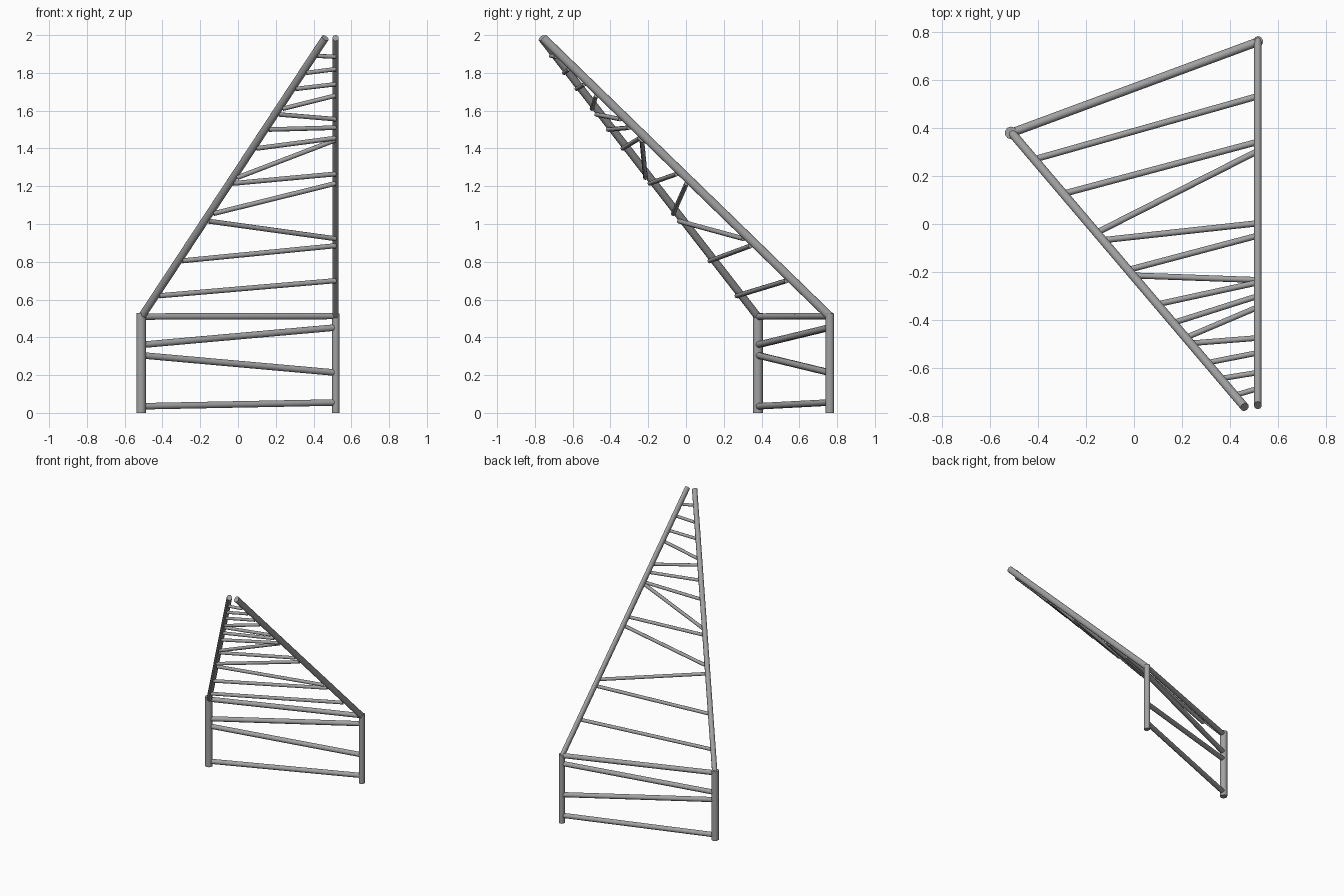
import bpy
from mathutils import Vector, Matrix

if "Cube" in bpy.data.objects:
    bpy.data.objects.remove(bpy.data.objects["Cube"], do_unlink=True)

steel = bpy.data.materials.new("grey_metal")
steel.use_nodes = True
GREY = (0.36, 0.36, 0.36, 1)
steel.diffuse_color = GREY
steel.node_tree.nodes["Principled BSDF"].inputs["Base Color"].default_value = GREY


def bar(name, start, end, width, depth, sides=10, side_axis=(1, 0, 0)):
    """Straight bar between two points; width runs along side_axis."""
    a, b = Vector(start), Vector(end)
    along = (b - a).normalized()
    side = Vector(side_axis)
    side = (side - along * side.dot(along)).normalized()
    basis = Matrix((side, along.cross(side), along)).transposed()
    bpy.ops.mesh.primitive_cylinder_add(vertices=sides, radius=0.5, depth=1)
    ob = bpy.context.object
    ob.name = name
    ob.data.transform(Matrix.Diagonal((width, depth, (b - a).length, 1)))
    ob.matrix_world = Matrix.Translation((a + b) / 2) @ basis.to_4x4()
    ob.data.materials.append(steel)
    bpy.ops.object.shade_smooth_by_angle(angle=0.9)
    return ob


# Upright posts
RIGHT, LEFT = Vector((-0.513, 0.38, 0)), Vector((0.518, 0.761, 0))
bar("right_post", RIGHT, RIGHT + Vector((0, 0, 0.53)), 0.053, 0.053)
bar("left_post", LEFT, LEFT + Vector((0, 0, 0.525)), 0.041, 0.047)

# Bars between the posts: height at the right post, height at the left post
for name, z_right, z_left in (("bottom_bar", 0.035, 0.055),
                              ("lower_brace", 0.305, 0.213),
                              ("upper_brace", 0.36, 0.452),
                              ("top_bar", 0.51, 0.513)):
    bar(name, RIGHT + Vector((0, 0, z_right)), LEFT + Vector((0, 0, z_left)),
        0.036, 0.036, side_axis=(0, 0, 1))

# Sloping rails that converge at the top
RAIL_R = (Vector((-0.51, 0.38, 0.51)), Vector((0.462, -0.764, 1.985)))
RAIL_L = (Vector((0.517, 0.762, 0.51)), Vector((0.517, -0.757, 1.985)))
across = (RAIL_R[1] - RAIL_R[0]).cross(Vector((0, 0, 1)))
bar("right_rail", *RAIL_R, 0.038, 0.042, side_axis=across)
bar("left_rail", *RAIL_L, 0.033, 0.046)

# Rungs under the rails: height at the right rail, height at the left rail
RUNGS = ((0.62, 0.70), (0.805, 0.885), (1.015, 0.922), (1.055, 1.215),
         (1.215, 1.265), (1.245, 1.445), (1.40, 1.455), (1.50, 1.51),
         (1.58, 1.555), (1.61, 1.68), (1.715, 1.74), (1.80, 1.82),
         (1.89, 1.885))
DROP = Vector((0, 0, -0.032))


def on_rail(rail, z):
    a, b = rail
    return a.lerp(b, (z - DROP.z - a.z) / (b.z - a.z)) + DROP


for i, (z_right, z_left) in enumerate(RUNGS):
    thick = 0.027 - 0.0004 * i
    bar(f"rung_{i + 1}", on_rail(RAIL_R, z_right), on_rail(RAIL_L, z_left),
        thick, thick, sides=8, side_axis=(0, 0, 1))
